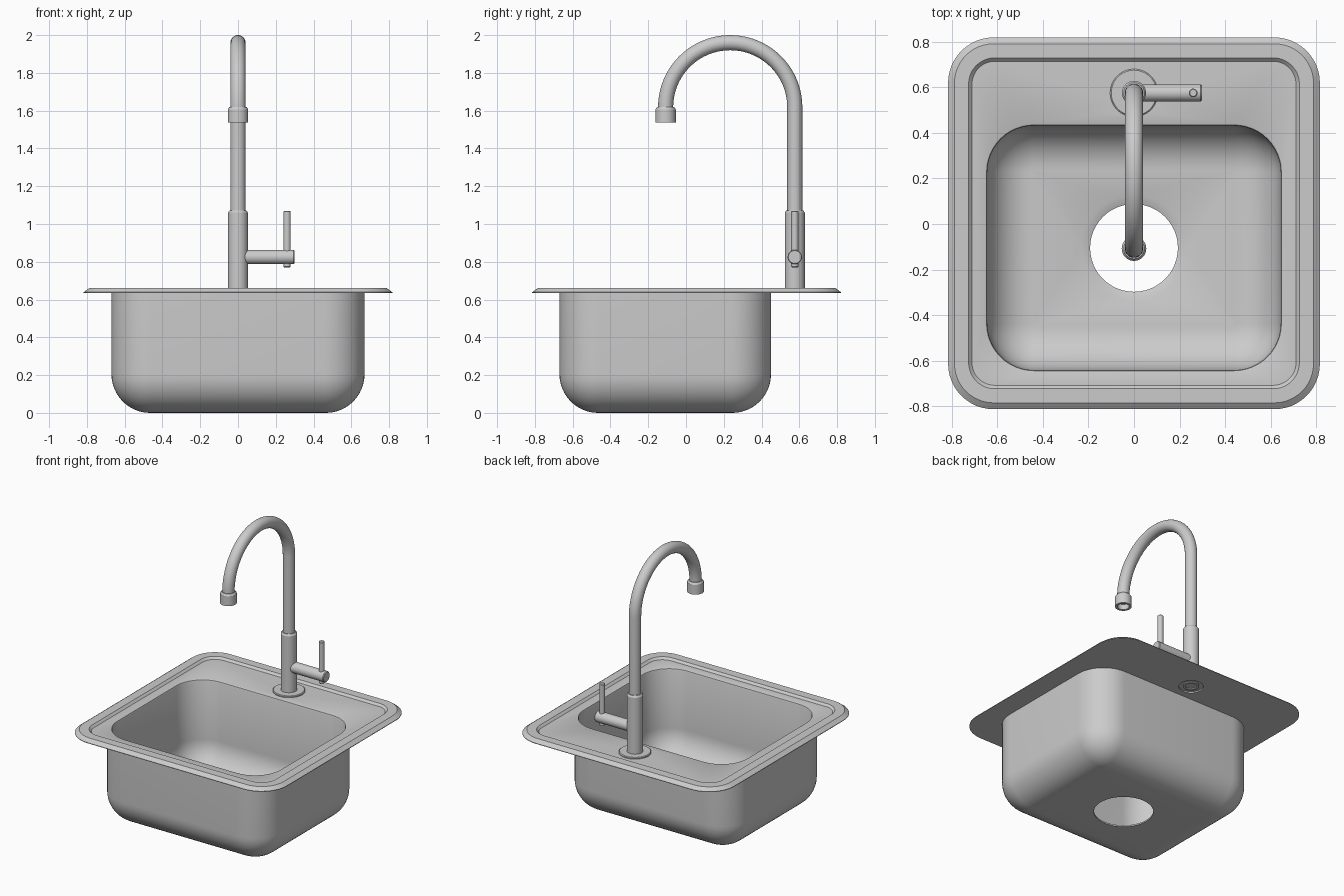
import bpy, bmesh, math
from mathutils import Vector, Matrix

if "Cube" in bpy.data.objects:
    bpy.data.objects.remove(bpy.data.objects["Cube"])

steel = bpy.data.materials.new("brushed_steel")
steel.diffuse_color = (0.6, 0.6, 0.6, 1)
steel.use_nodes = True
steel.node_tree.nodes["Principled BSDF"].inputs["Base Color"].default_value = steel.diffuse_color


def loft(name, rings, close=False, cap=False):
    """Skin a list of equal-length point rings."""
    bm = bmesh.new()
    vs = [[bm.verts.new(p) for p in ring] for ring in rings]
    n = len(vs[0])
    pairs = list(zip(vs, vs[1:])) + ([(vs[-1], vs[0])] if close else [])
    for a, b in pairs:
        for i in range(n):
            j = (i + 1) % n
            bm.faces.new((a[i], a[j], b[j], b[i]))
    if cap:
        bm.faces.new(vs[0])
        bm.faces.new(vs[-1])
    bmesh.ops.remove_doubles(bm, verts=bm.verts, dist=1e-5)
    bmesh.ops.recalc_face_normals(bm, faces=bm.faces)
    me = bpy.data.meshes.new(name)
    bm.to_mesh(me)
    bm.free()
    me.materials.append(steel)
    ob = bpy.data.objects.new(name, me)
    bpy.context.collection.objects.link(ob)
    return ob


def activate(ob):
    bpy.ops.object.select_all(action='DESELECT')
    ob.select_set(True)
    bpy.context.view_layer.objects.active = ob


def smooth(ob):
    activate(ob)
    bpy.ops.object.shade_smooth_by_angle(angle=math.radians(30))


def rrect(cy, hx, hy, r, z, n=12):
    """Rounded rectangle ring; hx = hy = r gives a circle."""
    pts = []
    for k, (sx, sy) in enumerate([(1, 1), (-1, 1), (-1, -1), (1, -1)]):
        for i in range(n + 1):
            a = math.pi / 2 * (k + i / n)
            pts.append((sx * (hx - r) + r * math.cos(a),
                        cy + sy * (hy - r) + r * math.sin(a), z))
    return pts


def lathe(name, profile, loc, axis='Z', n=40):
    """Solid of revolution from (radius, height) pairs."""
    rot = Matrix.Rotation(math.pi / 2, 3, 'Y') if axis == 'X' else Matrix.Identity(3)
    rings = []
    for r, h in profile:
        rings.append([rot @ Vector((r * math.cos(2 * math.pi * i / n),
                                    r * math.sin(2 * math.pi * i / n), h)) + Vector(loc)
                      for i in range(n)])
    ob = loft(name, rings, cap=True)
    smooth(ob)
    return ob


# sink: one closed skin from drain, up the outside, over the rim, down the inside
OY, IY = -0.11, -0.105
rings = [rrect(IY, 0.193, 0.193, 0.193, 0)]
R = 0.205
for i in range(13):
    t = math.pi / 2 * i / 12
    d = R * (1 - math.sin(t))
    rings.append(rrect(OY, 0.67 - d, 0.56 - d, 0.215 - d, R * (1 - math.cos(t))))
rings.append(rrect(OY, 0.67, 0.56, 0.215, 0.635))
for h, r, z in [(0.817, 0.2, 0.635), (0.817, 0.2, 0.639), (0.789, 0.172, 0.66),
                (0.727, 0.115, 0.66), (0.712, 0.1, 0.645)]:
    rings.append(rrect(0.003, h, h, r, z))
for d, z in [(0.01, 0.645), (0.003, 0.642), (0, 0.635)]:
    rings.append(rrect(IY, 0.645 + d, 0.537 + d, 0.205 + d, z))
R = 0.195
for i in range(13):
    t = math.pi / 2 * i / 12
    d = R * (1 - math.cos(t))
    rings.append(rrect(IY, 0.645 - d, 0.537 - d, 0.205 - d, 0.025 + R * (1 - math.sin(t))))
rings += [rrect(IY, 0.232, 0.232, 0.232, 0.025), rrect(IY, 0.193, 0.193, 0.193, 0.01)]
sink = loft("sink_basin", rings, close=True)

# tap hole through the deck
FY = 0.576
cutter = lathe("tap_hole_cutter", [(0.08, 0.55), (0.08, 0.75)], (0, FY, 0))
cutter.hide_render = True
mod = sink.modifiers.new("tap_hole", 'BOOLEAN')
mod.operation = 'DIFFERENCE'
mod.solver = 'EXACT'
mod.object = cutter
activate(sink)
bpy.ops.object.modifier_apply(modifier=mod.name)
bpy.data.objects.remove(cutter)
smooth(sink)

# faucet base plate and body (hollow underneath)
lathe("faucet_base_plate", [(0.105, 0.644), (0.105, 0.652), (0.1, 0.656), (0.05, 0.656),
                            (0.05, 0.644)], (0, FY, 0), n=48)
lathe("faucet_body", [(0.037, 0.68), (0.037, 0.637), (0.053, 0.637), (0.053, 1.06),
                      (0.045, 1.072)], (0, FY, 0))

# gooseneck spout: straight riser, half circle, short drop
RA, ZC = 0.342, 1.618
CY = FY - RA
path = [(FY, 1.05, 0.0)]
path += [(CY + RA * math.cos(a), ZC + RA * math.sin(a), a)
         for a in (math.pi * i / 40 for i in range(41))]
path.append((CY - RA, 1.59, math.pi))
tube = []
for y, z, a in path:
    out = Vector((0, math.cos(a), math.sin(a)))
    tube.append([Vector((0, y, z)) + 0.04 * (Vector((1, 0, 0)) * math.cos(b) + out * math.sin(b))
                 for b in (2 * math.pi * i / 32 for i in range(32))])
smooth(loft("gooseneck_spout", tube, cap=True))

# nozzle with open end
lathe("nozzle", [(0.038, 1.575), (0.038, 1.537), (0.054, 1.537), (0.054, 1.607),
                 (0.045, 1.62)], (0, CY - RA, 0))

# handle arm and lever pin
lathe("handle_arm", [(0.038, 0.03), (0.038, 0.293), (0.034, 0.298)], (0, FY, 0.825), axis='X')
lathe("lever_pin", [(0.016, 0.771), (0.019, 0.774), (0.019, 1.066), (0.015, 1.07)],
      (0.26, FY, 0), n=24)
